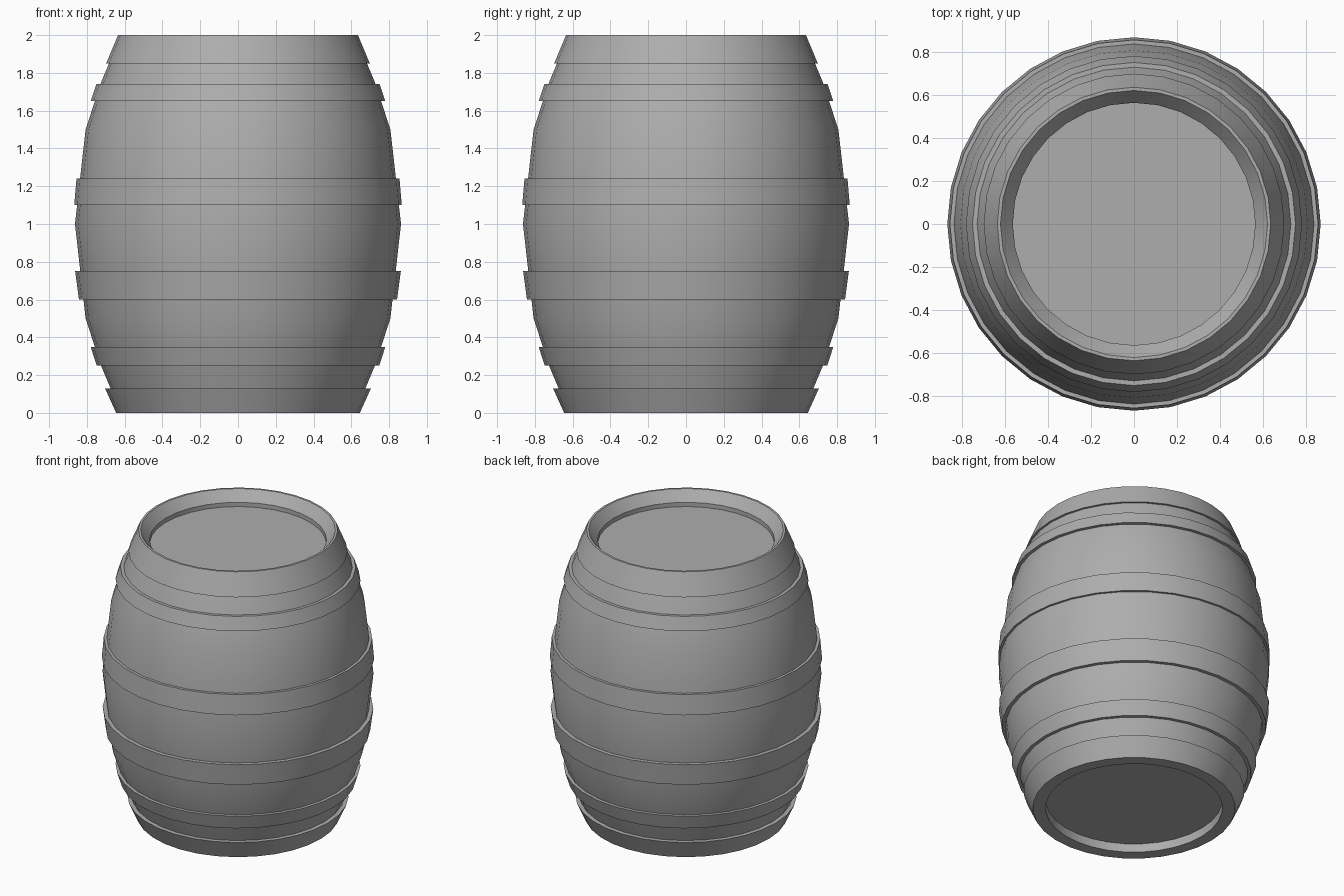
import bpy, bmesh, math

if "Cube" in bpy.data.objects:
    bpy.data.objects.remove(bpy.data.objects["Cube"])

SIDES = 32

wood = bpy.data.materials.new("grey")
wood.diffuse_color = (0.42, 0.42, 0.42, 1)
wood.use_nodes = True
wood.node_tree.nodes["Principled BSDF"].inputs["Base Color"].default_value = wood.diffuse_color

# Outer stave curve as (radius, height)
STAVES = [(0.62, 0), (0.725, 0.25), (0.807, 0.5), (0.863, 1.0),
          (0.807, 1.5), (0.725, 1.75), (0.62, 2.0)]


def stave_radius(z):
    for (r0, z0), (r1, z1) in zip(STAVES, STAVES[1:]):
        if z <= z1:
            return r0 + (r1 - r0) * (z - z0) / (z1 - z0)
    return STAVES[-1][0]


def lathe(name, profile):
    """Revolve a (radius, height) profile; a zero radius caps the end."""
    bm = bmesh.new()
    rings = []
    for r, z in profile:
        if r == 0:
            continue
        rings.append([bm.verts.new((r * math.cos(2 * math.pi * i / SIDES),
                                    r * math.sin(2 * math.pi * i / SIDES), z))
                      for i in range(SIDES)])
    for a, b in zip(rings, rings[1:]):
        for i in range(SIDES):
            j = (i + 1) % SIDES
            bm.faces.new((a[i], a[j], b[j], b[i]))
    if profile[0][0] == 0:
        bm.faces.new(rings[0][::-1])
    if profile[-1][0] == 0:
        bm.faces.new(rings[-1])
    mesh = bpy.data.meshes.new(name)
    bm.to_mesh(mesh)
    bm.free()
    mesh.materials.append(wood)
    ob = bpy.data.objects.new(name, mesh)
    bpy.context.collection.objects.link(ob)
    bpy.ops.object.select_all(action='DESELECT')
    ob.select_set(True)
    bpy.context.view_layer.objects.active = ob
    bpy.ops.object.shade_smooth_by_angle(angle=math.radians(30))
    return ob


# Barrel body with recessed heads: square recess below, chamfered rim above
lathe("barrel_body",
      [(0, 0.06), (0.563, 0.06), (0.563, 0)] + STAVES +
      [(0.563, 1.93), (0.563, 1.9), (0, 1.9)])

# Hoops: (bottom height, bottom radius, top height, top radius)
HOOPS = [(0.0, 0.645, 0.13, 0.704), (0.25, 0.748, 0.35, 0.78),
         (0.6, 0.842, 0.75, 0.862), (1.1, 0.867, 1.24, 0.855),
         (1.65, 0.78, 1.74, 0.75), (1.85, 0.698, 2.0, 0.635)]
for n, (z0, r0, z1, r1) in enumerate(HOOPS, 1):
    lathe(f"hoop_{n}", [(stave_radius(z0), z0), (r0, z0),
                        (r1, z1), (stave_radius(z1), z1)])
